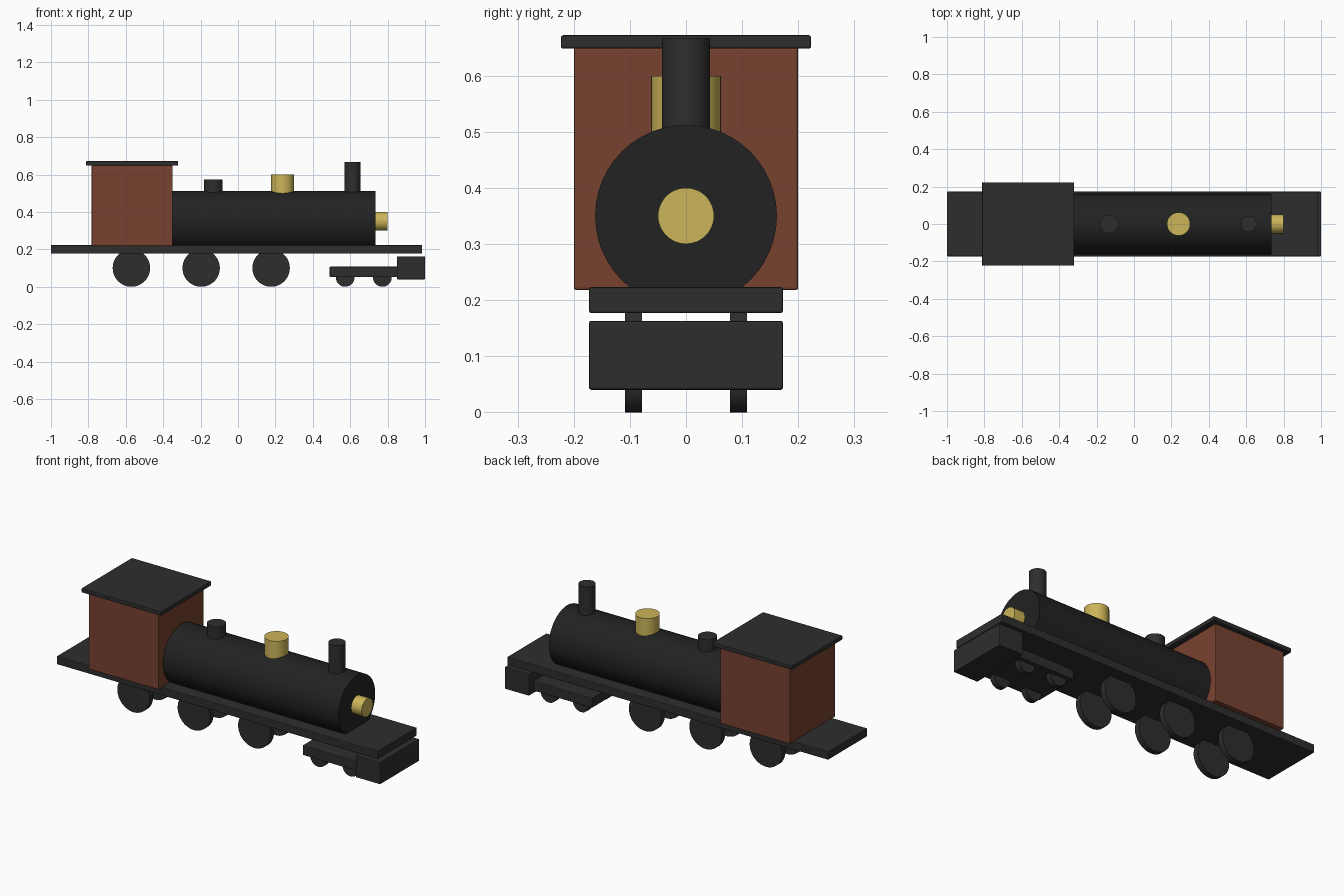
import bpy
from math import pi

if "Cube" in bpy.data.objects:
    bpy.data.objects.remove(bpy.data.objects["Cube"])


def material(name, rgb):
    m = bpy.data.materials.new(name)
    m.diffuse_color = (*rgb, 1)
    m.use_nodes = True
    m.node_tree.nodes["Principled BSDF"].inputs["Base Color"].default_value = m.diffuse_color
    return m


BLACK = material("boiler_black", (0.016, 0.016, 0.016))
IRON = material("dark_iron", (0.027, 0.027, 0.028))
BROWN = material("cab_brown", (0.19, 0.055, 0.03))
BRASS = material("brass", (0.6, 0.46, 0.1))


def box(name, x, y, z, mat, bevel=0.004):
    """Bevelled box from (min, max) ranges."""
    bpy.ops.mesh.primitive_cube_add(size=1, location=[sum(r) / 2 for r in (x, y, z)])
    o = bpy.context.object
    o.name = name
    o.scale = [r[1] - r[0] for r in (x, y, z)]
    bpy.ops.object.transform_apply(location=False, rotation=False, scale=True)
    b = o.modifiers.new("edge_bevel", 'BEVEL')
    b.width = bevel
    b.segments = 2
    o.data.materials.append(mat)
    return o


def cylinder(name, r, depth, loc, mat, rot=(0, 0, 0), sides=48):
    bpy.ops.mesh.primitive_cylinder_add(vertices=sides, radius=r, depth=depth,
                                        location=loc, rotation=rot)
    o = bpy.context.object
    o.name = name
    bpy.ops.object.shade_smooth_by_angle()
    o.data.materials.append(mat)
    return o


# Running board, cab and roof
box("running_board", (-1.0, 0.985), (-0.173, 0.173), (0.177, 0.223), IRON)
box("cab", (-0.783, -0.35), (-0.2, 0.2), (0.218, 0.65), BROWN)
box("cab_roof", (-0.812, -0.32), (-0.223, 0.223), (0.648, 0.672), IRON)

# Boiler and headlamp along x
along_x = (0, pi / 2, 0)
cylinder("boiler", 0.162, 1.095, (0.1875, 0, 0.35), BLACK, along_x)
cylinder("headlamp", 0.05, 0.085, (0.757, 0, 0.35), BRASS, along_x)

# Fittings on top of the boiler: name, x, radius, top, material
for name, x, r, top, mat in (("chimney", 0.612, 0.043, 0.667, IRON),
                             ("steam_dome", 0.238, 0.062, 0.599, BRASS),
                             ("sand_dome", -0.133, 0.049, 0.574, IRON)):
    base = 0.48
    cylinder(name, r, top - base, (x, 0, (top + base) / 2), mat)

# Front truck and buffer beam
box("front_truck", (0.49, 0.86), (-0.13, 0.13), (0.052, 0.107), IRON)
box("buffer_beam", (0.85, 1.0), (-0.173, 0.173), (0.04, 0.163), IRON)

# Driving wheels and small truck wheels on both sides
wheels = [("driving_wheel", x, 0.1, 0.102) for x in (-0.57, -0.197, 0.177)]
wheels += [("truck_wheel", x, 0.05, 0.052) for x in (0.573, 0.772)]
for name, x, r, z in wheels:
    for side, y in (("right", -0.0935), ("left", 0.0935)):
        cylinder(f"{side}_{name}", r, 0.031, (x, y, z - 0.002), IRON, (pi / 2, 0, 0))
